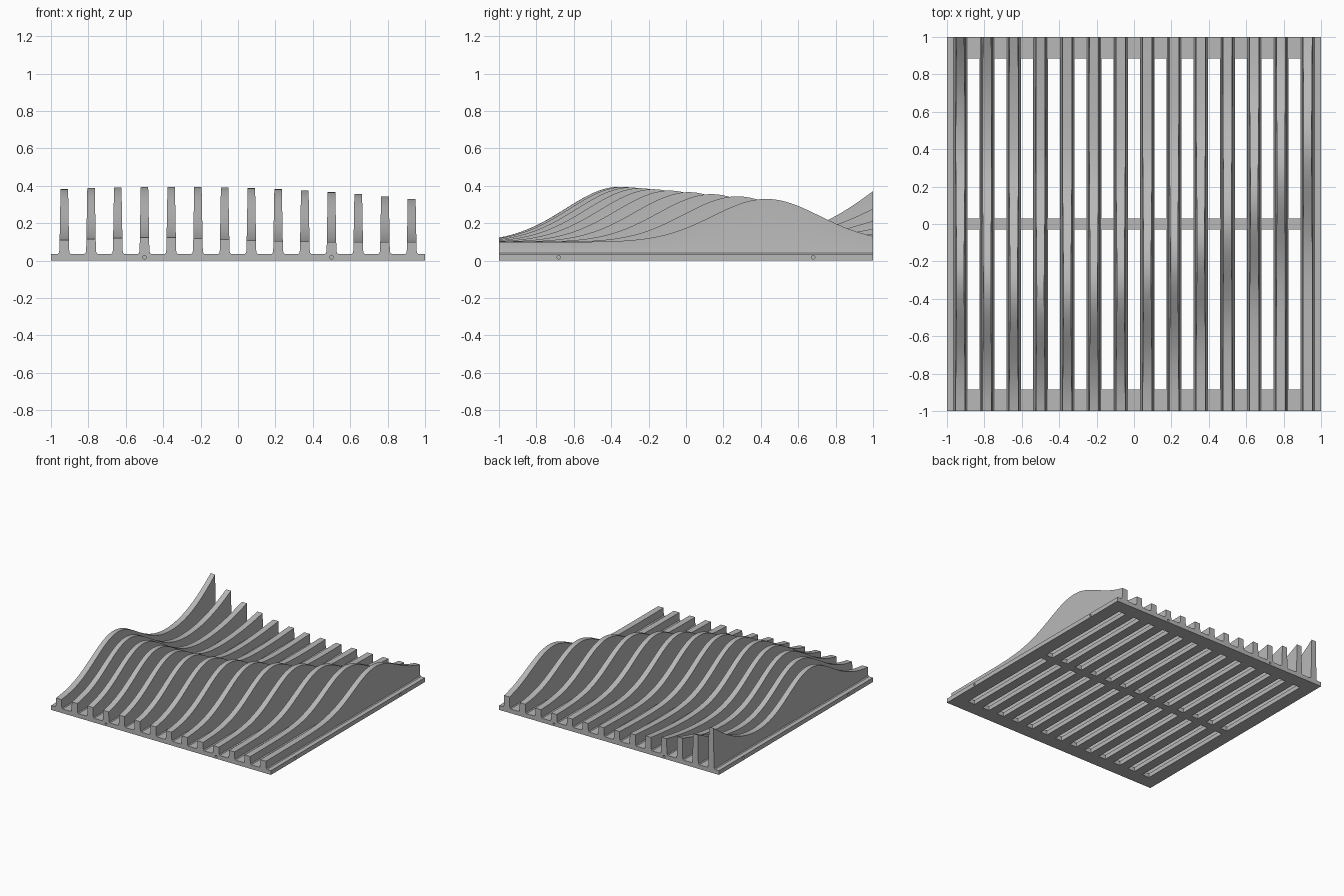
import bpy, bmesh, math
from mathutils import Matrix

cube = bpy.data.objects.get("Cube")
if cube:
    bpy.data.objects.remove(cube, do_unlink=True)

PLATE = 0.035          # base plate thickness
RIBS = 14
PITCH = 2 / RIBS
STEPS = 72             # samples along each rib
FLARE = [(0.036, PLATE), (0.029, 0.041), (0.026, 0.056)]   # fillet at the rib foot

grey = bpy.data.materials.new("mid_grey")
grey.use_nodes = True
colour = (0.48, 0.48, 0.48, 1)
grey.diffuse_color = colour
grey.node_tree.nodes["Principled BSDF"].inputs["Base Color"].default_value = colour


def finish(name, bm):
    bmesh.ops.recalc_face_normals(bm, faces=bm.faces[:])
    mesh = bpy.data.meshes.new(name)
    bm.to_mesh(mesh)
    bm.free()
    mesh.materials.append(grey)
    obj = bpy.data.objects.new(name, mesh)
    bpy.context.collection.objects.link(obj)
    return obj


def wave(x, y):
    """Height of the wave surface: a curved ridge plus a rising back corner."""
    crest = -0.36 + 0.415 * (x + 0.45) ** 2
    ridge = (0.295 - 0.039 * (x + 0.36) ** 2) * math.exp(-((y - crest) / 0.285) ** 2 / 2)
    u = x + 0.93
    corner = 0.5 * math.exp(-((1.44 - y) / 0.4) ** 2 / 2 - 2.9 * u - 0.6 * u * u)
    return 0.1 + ridge + corner


def make_rib(number, x):
    bm = bmesh.new()
    rings = []
    for i in range(STEPS + 1):
        y = -1 + 2 * i / STEPS
        top = wave(x, y)
        half = FLARE + [(0.026 - 0.018 * (top - 0.056), top)]
        section = [(w, z) for w, z in half] + [(-w, z) for w, z in reversed(half)]
        rings.append([bm.verts.new((x + w, y, z)) for w, z in section])
    count = len(rings[0])
    for a, b in zip(rings, rings[1:]):
        for j in range(count):
            k = (j + 1) % count
            bm.faces.new((a[j], a[k], b[k], b[j]))
    bm.faces.new(rings[0])
    bm.faces.new(rings[-1])
    return finish(f"wave_rib_{number:02d}", bm)


def make_plate(centres):
    # Grid of cells with the slots left out, extruded to thickness
    xs = [-1]
    for a, b in zip(centres, centres[1:]):
        mid = (a + b) / 2
        xs += [mid - 0.032, mid + 0.032]
    xs.append(1)
    ys = [-1, -0.885, -0.03, 0.03, 0.885, 1]
    bm = bmesh.new()
    grid = [[bm.verts.new((x, y, 0)) for y in ys] for x in xs]
    for i in range(len(xs) - 1):
        for j in range(len(ys) - 1):
            if i % 2 and j % 2:
                continue
            bm.faces.new((grid[i][j], grid[i + 1][j], grid[i + 1][j + 1], grid[i][j + 1]))
    out = bmesh.ops.extrude_face_region(bm, geom=bm.faces[:])
    for v in out["geom"]:
        if isinstance(v, bmesh.types.BMVert):
            v.co.z = PLATE
    return finish("base_plate", bm)


def make_hole_cutter():
    # Small blind holes in all four edges
    bm = bmesh.new()
    for s in (-1, 1):
        for t in (-1, 1):
            along_y = Matrix.Translation((t * 0.5, s, 0.018)) @ Matrix.Rotation(math.pi / 2, 4, 'X')
            along_x = Matrix.Translation((s, t * 0.68, 0.018)) @ Matrix.Rotation(math.pi / 2, 4, 'Y')
            for m in (along_y, along_x):
                bmesh.ops.create_cone(bm, cap_ends=True, segments=16, radius1=0.009,
                                      radius2=0.009, depth=0.12, matrix=m)
    cutter = finish("hole_cutter", bm)
    cutter.hide_render = True
    cutter.hide_viewport = True
    cutter.display_type = 'WIRE'
    return cutter


# Base plate with slots and edge holes
centres = [-1 + PITCH * (i + 0.5) for i in range(RIBS)]
plate = make_plate(centres)
cut = plate.modifiers.new("edge_holes", 'BOOLEAN')
cut.operation = 'DIFFERENCE'
cut.solver = 'EXACT'
cut.object = make_hole_cutter()

# Row of wave ribs
bpy.ops.object.select_all(action='DESELECT')
for n, x in enumerate(centres, 1):
    rib = make_rib(n, x)
    rib.select_set(True)
    bpy.context.view_layer.objects.active = rib
bpy.ops.object.shade_smooth_by_angle(angle=math.radians(25))
